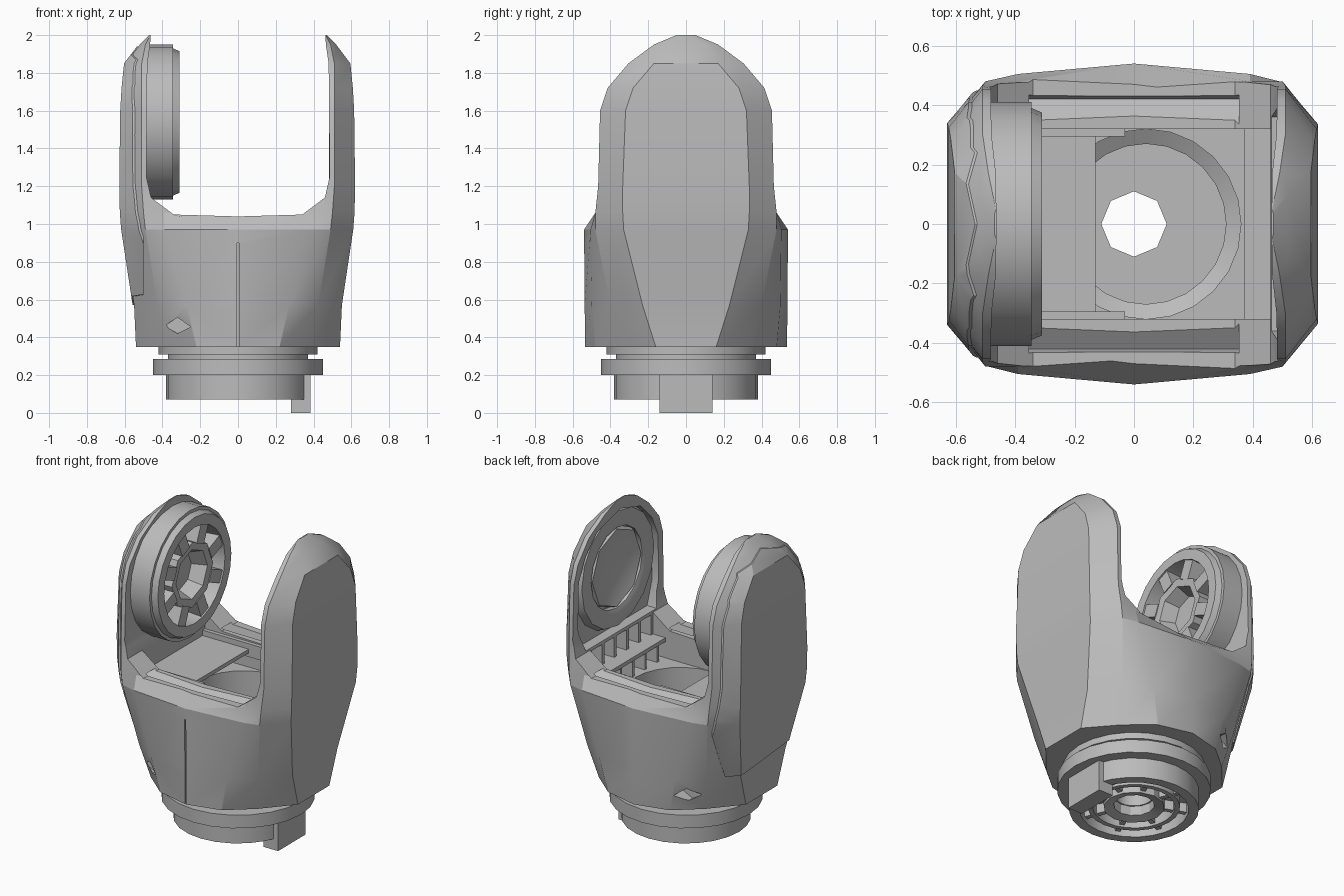
import bpy, bmesh, math
from mathutils import Matrix

if "Cube" in bpy.data.objects:
    bpy.data.objects.remove(bpy.data.objects["Cube"], do_unlink=True)

grey = bpy.data.materials.new("mid grey")
grey.use_nodes = True
grey.diffuse_color = (0.5, 0.5, 0.5, 1)
grey.node_tree.nodes["Principled BSDF"].inputs["Base Color"].default_value = (0.5, 0.5, 0.5, 1)
TO_X = Matrix(((0, 0, 1), (1, 0, 0), (0, 1, 0))).to_4x4()   # local z becomes x


def finish(name, bm):
    bmesh.ops.recalc_face_normals(bm, faces=bm.faces)
    mesh = bpy.data.meshes.new(name)
    bm.to_mesh(mesh)
    bm.free()
    mesh.materials.append(grey)
    ob = bpy.data.objects.new(name, mesh)
    bpy.context.collection.objects.link(ob)
    return ob


def skin(bm, rings, closed=False):
    """Bridge rings of vertices; cap the ends unless the rings loop."""
    n = len(rings[0])
    pairs = list(zip(rings, rings[1:]))
    if closed:
        pairs.append((rings[-1], rings[0]))
    else:
        bm.faces.new(rings[0])
        bm.faces.new(rings[-1])
    for a, b in pairs:
        for i in range(n):
            j = (i + 1) % n
            bm.faces.new((a[i], a[j], b[j], b[i]))


def lathe(name, profile, segs=24, matrix=Matrix(), centre=0):
    bm = bmesh.new()
    rings = []
    for k in range(segs):
        t = math.tau * k / segs
        rings.append([bm.verts.new((centre + r * math.cos(t), r * math.sin(t), h)) for r, h in profile])
    skin(bm, rings, closed=True)
    # Weld points on the axis and drop the loose edge left there
    bmesh.ops.remove_doubles(bm, verts=bm.verts, dist=1e-5)
    loose = [e for e in bm.edges if not e.link_faces]
    bmesh.ops.delete(bm, geom=loose, context="EDGES")
    bm.transform(matrix)
    return finish(name, bm)


def prism(name, pts, axis, a, b):
    """Extrude a polygon of (x, z) along y, or of (y, z) along x."""
    bm = bmesh.new()
    place = (lambda u, v, d: (d, u, v)) if axis == "x" else (lambda u, v, d: (u, d, v))
    skin(bm, [[bm.verts.new(place(u, v, d)) for u, v in pts] for d in (a, b)])
    return finish(name, bm)


def box(name, x, y, z):
    return prism(name, [(x[0], z[0]), (x[1], z[0]), (x[1], z[1]), (x[0], z[1])], "y", *y)


def mirrored(half):
    return half + [(-u, v) for u, v in reversed(half) if u != 0]


def boolean(ob, cutter, op="DIFFERENCE"):
    mod = ob.modifiers.new(op, "BOOLEAN")
    mod.operation, mod.object, mod.solver = op, cutter, "EXACT"
    bpy.context.view_layer.objects.active = ob
    bpy.ops.object.modifier_apply(modifier=mod.name)
    bpy.data.objects.remove(cutter, do_unlink=True)


def spokes(name, count, r0, r1, half, h0, h1, matrix):
    bm = bmesh.new()
    for k in range(count):
        rot = Matrix.Rotation(math.tau * (k + 0.5) / count, 4, "Z")
        size = Matrix.Diagonal((r1 - r0, 2 * half, h1 - h0, 1))
        move = Matrix.Translation(((r0 + r1) / 2, 0, (h0 + h1) / 2))
        bmesh.ops.create_cube(bm, size=1, matrix=matrix @ rot @ move @ size)
    return finish(name, bm)


# Height, then a quarter outline: half width, its y, corner x y, shoulder x y, middle y
LEVELS = [
    (0.35, 0.54, 0.16, 0.38, 0.345, 0.22, 0.48, 0.535),
    (0.57, 0.55, 0.23, 0.425, 0.40, 0.27, 0.50, 0.537),
    (0.97, 0.61, 0.33, 0.49, 0.48, 0.39, 0.505, 0.54),
    (1.06, 0.617, 0.335, 0.50, 0.48, 0.39, 0.48, 0.45),
    (1.2, 0.62, 0.335, 0.51, 0.465, 0.4, 0.46, 0.46),
    (1.6, 0.615, 0.32, 0.51, 0.455, 0.4, 0.455, 0.455),
    (1.72, 0.608, 0.28, 0.51, 0.415, 0.4, 0.415, 0.415),
    (1.85, 0.595, 0.17, 0.51, 0.305, 0.4, 0.305, 0.305),
    (1.95, 0.52, 0.10, 0.49, 0.17, 0.4, 0.17, 0.17),
    (2.0, 0.47, 0.03, 0.465, 0.05, 0.4, 0.05, 0.05),
]


def shell_solid(name, grow=1.0):
    bm = bmesh.new()
    rings = []
    for z, w, flat, cx, cy, sx, sy, my in LEVELS:
        top = mirrored([(w, flat), (cx, cy), (sx, sy), (0, my)])
        loop = top + [(-x, -y) for x, y in top]
        rings.append([bm.verts.new((x * grow, y * grow, z)) for x, y in loop])
    skin(bm, rings)
    return finish(name, bm)


# Forked housing: outer form, U opening, cavity, well and bore
housing = shell_solid("fork_housing")
opening = [(0.46, 2.1), (0.465, 1.95), (0.48, 1.85), (0.485, 1.25), (0.46, 1.14), (0.34, 1.05), (0, 1.04)]
boolean(housing, prism("opening_cutter", mirrored(opening), "y", -1, 1))
boolean(housing, box("cavity_cutter", (-0.46, 0.46), (-0.32, 0.32), (0.87, 1.3)))
well = [(0, 0.42), (0.27, 0.42), (0.27, 0.55), (0.32, 0.58), (0.32, 0.95), (0, 0.95)]
boolean(housing, lathe("well_cutter", well, centre=0.04))
boolean(housing, lathe("bore_cutter", [(0, 0.3), (0.11, 0.3), (0.11, 0.5), (0, 0.5)], 8))

# Recess in the left arm, ribbed pockets beneath
arch = mirrored([(0.36, 1.15), (0.41, 1.3), (0.405, 1.6), (0.34, 1.74), (0.22, 1.86), (0, 1.93)])
boolean(housing, prism("recess_cutter", arch, "x", 0.40, 0.53))
for k in range(5):
    y = -0.3 + k * 0.125
    boolean(housing, box("pocket_cutter", (0.4, 0.53), (y, y + 0.1), (1.0, 1.13)))
    # Fins under the ledge
    box("ledge_fin", (0.375, 0.47), (y + 0.04, y + 0.06), (0.86, 0.98))
box("left_ledge", (0.37, 0.47), (-0.325, 0.325), (0.975, 1.0))

for side in (-1, 1):
    # Gutter between the inner rail and the outer lip
    gutter = [(side * 0.335, 1.06), (side * 0.42, 1.0), (side * 0.435, 1.06)]
    boolean(housing, prism("gutter_cutter", gutter, "x", -0.45, 0.45))
    # Diamond notch on front and back
    notch = [(-0.39, 0.46), (-0.32, 0.42), (-0.25, 0.455), (-0.32, 0.505)]
    boolean(housing, prism("notch_cutter", notch, "y", side * 0.39, side * 0.7))
    # Ledge on the inner wall
    box("inner_ledge", (-0.465, -0.03), (side * 0.295, side * 0.33), (0.95, 1.035))
boolean(housing, box("seam_cutter", (-0.004, 0.004), (-0.6, -0.51), (0.3, 0.9)))

# Bearing seat in the left arm
lift = Matrix.Translation((0, 0, 1.54)) @ TO_X
lathe("left_bearing_ring", [(0.26, 0.535), (0.26, 0.495), (0.30, 0.482), (0.37, 0.486), (0.39, 0.535)], 16, lift)
lathe("left_bearing_hub", [(0, 0.535), (0, 0.522), (0.17, 0.522), (0.25, 0.495), (0.265, 0.535)], 8, lift)

# Cover panel on the right arm
panel = shell_solid("right_arm_cover", 1.014)
cover = [(-0.45, 0.64), (-0.18, 0.61), (0.2, 0.57), (0.44, 0.58)]
cover += mirrored([(0.45, 1.0), (0.425, 1.2), (0.41, 1.6), (0.35, 1.74), (0.24, 1.87), (0, 1.94)])
boolean(panel, prism("cover_cutter", cover, "x", -0.8, -0.5), "INTERSECT")

# Right joint disc with hub and spokes
lathe("joint_disc", [(0, -0.52), (0.41, -0.52), (0.41, -0.345), (0.39, -0.345), (0.375, -0.31),
                     (0.31, -0.31), (0.30, -0.42), (0, -0.42)], 24, lift)
lathe("joint_hub", [(0.12, -0.43), (0.16, -0.33), (0.21, -0.325), (0.21, -0.43)], 8, lift)
spokes("joint_spokes", 8, 0.19, 0.32, 0.04, -0.43, -0.32, lift)

# Shelf inside the cavity
box("inner_shelf", (-0.47, -0.13), (-0.31, 0.31), (0.975, 1.0))

# Stepped turning base with hollow underside
lathe("turning_base", [(0.32, 0.07), (0.38, 0.07), (0.38, 0.2), (0.45, 0.2), (0.45, 0.285), (0.37, 0.285),
                       (0.37, 0.31), (0.42, 0.31), (0.42, 0.36), (0.11, 0.36), (0.11, 0.16), (0.32, 0.16)])
lathe("base_hub", [(0.12, 0.17), (0.12, 0.1), (0.18, 0.085), (0.18, 0.17)], 12)
lathe("base_inner_ring", [(0.24, 0.17), (0.24, 0.085), (0.27, 0.085), (0.27, 0.17)])
spokes("base_spokes", 8, 0.17, 0.33, 0.015, 0.1, 0.17, Matrix())
box("stop_tab", (0.28, 0.384), (-0.14, 0.14), (0, 0.205))

# Soft shading with crisp edges
for ob in bpy.context.scene.objects:
    ob.select_set(ob.type == "MESH")
    if ob.type == "MESH":
        bpy.context.view_layer.objects.active = ob
bpy.ops.object.shade_smooth_by_angle(angle=math.radians(25))
